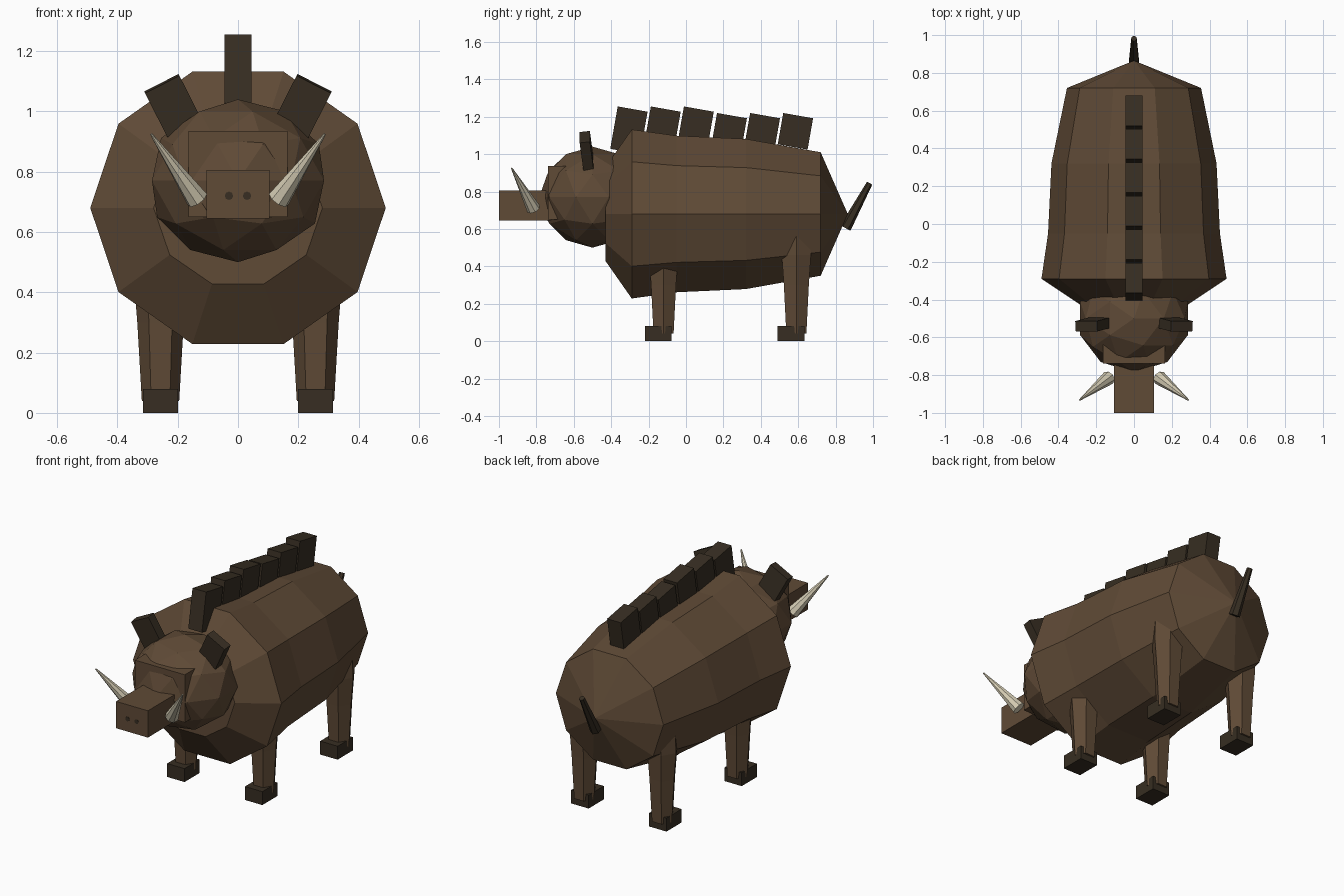
import bpy, bmesh, math
from mathutils import Vector, Matrix, Euler

cube = bpy.data.objects.get("Cube")
if cube:
    bpy.data.objects.remove(cube, do_unlink=True)


def material(name, rgb):
    mat = bpy.data.materials.new(name)
    mat.use_nodes = True
    mat.diffuse_color = (*rgb, 1)
    mat.node_tree.nodes["Principled BSDF"].inputs["Base Color"].default_value = (*rgb, 1)
    return mat


HIDE = material("brown hide", (0.115, 0.069, 0.037))
DARK = material("dark bristle", (0.038, 0.027, 0.016))
IVORY = material("ivory", (0.66, 0.60, 0.45))


def finish(name, bm, mat):
    bmesh.ops.recalc_face_normals(bm, faces=bm.faces)
    mesh = bpy.data.meshes.new(name)
    bm.to_mesh(mesh)
    bm.free()
    mesh.materials.append(mat)
    obj = bpy.data.objects.new(name, mesh)
    bpy.context.collection.objects.link(obj)
    return obj


def box(name, center, size, mat, rot=(0, 0, 0)):
    bm = bmesh.new()
    matrix = Matrix.LocRotScale(Vector(center), Euler(rot), Vector(size))
    bmesh.ops.create_cube(bm, size=1, matrix=matrix)
    return finish(name, bm, mat)


def cone(name, start, end, r1, r2, sides, mat):
    start, end = Vector(start), Vector(end)
    axis = end - start
    bm = bmesh.new()
    matrix = Matrix.LocRotScale((start + end) / 2, axis.to_track_quat('Z', 'Y'), None)
    bmesh.ops.create_cone(bm, cap_ends=True, segments=sides, radius1=r1, radius2=r2,
                          depth=axis.length, matrix=matrix)
    return finish(name, bm, mat)


def loft(name, rings, mat, apex=None):
    """Bridge equal rings of points, closing the end with a cap or an apex."""
    bm = bmesh.new()
    loops = [[bm.verts.new(p) for p in ring] for ring in rings]
    n = len(loops[0])
    for a, b in zip(loops, loops[1:]):
        for i in range(n):
            j = (i + 1) % n
            bm.faces.new((a[i], a[j], b[j], b[i]))
    bm.faces.new(loops[0])
    if apex:
        tip = bm.verts.new(apex)
        for i in range(n):
            bm.faces.new((loops[-1][i], loops[-1][(i + 1) % n], tip))
    else:
        bm.faces.new(loops[-1])
    return finish(name, bm, mat)


def circle(n):
    return [(math.cos(math.tau * i / n), math.sin(math.tau * i / n)) for i in range(n)]


# Ten-sided barrel body: y, half width, half height
MID = 0.68
sections = [(-0.43, 0.28, 0.265), (-0.29, 0.49, 0.475), (-0.05, 0.455, 0.44),
            (0.32, 0.437, 0.422), (0.72, 0.355, 0.347)]
loft("body", [[(rx * c, y, MID + rz * s) for c, s in circle(10)] for y, rx, rz in sections],
     HIDE, apex=(0, 0.865, MID))

# Faceted head, face plate and snout
bm = bmesh.new()
bmesh.ops.create_icosphere(bm, subdivisions=2, radius=1,
                           matrix=Matrix.LocRotScale(Vector((0, -0.5, 0.77)), None,
                                                     Vector((0.3, 0.285, 0.27))))
finish("head", bm, HIDE)
box("face_plate", (0, -0.62, 0.793), (0.33, 0.235, 0.285), HIDE)
box("snout", (0, -0.84, 0.725), (0.21, 0.32, 0.16), HIDE)

# Paired parts
for side, label in ((1, "left"), (-1, "right")):
    cone(f"{label}_nostril", (side * 0.03, -0.995, 0.72), (side * 0.03, -1.001, 0.72),
         0.014, 0.014, 8, DARK)
    cone(f"{label}_tusk", (side * 0.135, -0.815, 0.708), (side * 0.288, -0.932, 0.925),
         0.038, 0.004, 8, IVORY)
    box(f"{label}_ear", (side * 0.21, -0.53, 1.008), (0.128, 0.055, 0.19), DARK,
        (0.12, side * 0.47, 0))
    # Six-sided tapering legs with hooves set slightly forward
    for place, y in (("front", -0.12), ("hind", 0.59)):
        profile = [(0.04, 0.062), (0.3, 0.077), (0.46, 0.09), (0.56, 0.086)]
        loft(f"{label}_{place}_leg",
             [[(side * 0.257 + r * c, y + r * s, z) for c, s in circle(6)] for z, r in profile],
             HIDE)
        box(f"{label}_{place}_hoof", (side * 0.257, y - 0.028, 0.04), (0.115, 0.143, 0.08), DARK)

# Row of leaning bristle blocks along the spine
LEAN = math.radians(10)
along = Vector((0, math.cos(LEAN), -math.sin(LEAN)))
up = Vector((0, math.sin(LEAN), math.cos(LEAN)))
for i in range(6):
    height, top = (0.23, 1.255) if i < 3 else (0.17, 1.22)
    corner = Vector((0, -0.365 + 0.177 * i, top))
    box(f"mane_block_{i + 1}", corner + along * 0.081 - up * height / 2,
        (0.09, 0.162, height), DARK, (-LEAN, 0, 0))

# Upright tail
cone("tail", (0, 0.852, 0.605), (0, 0.982, 0.845), 0.031, 0.016, 6, DARK)
